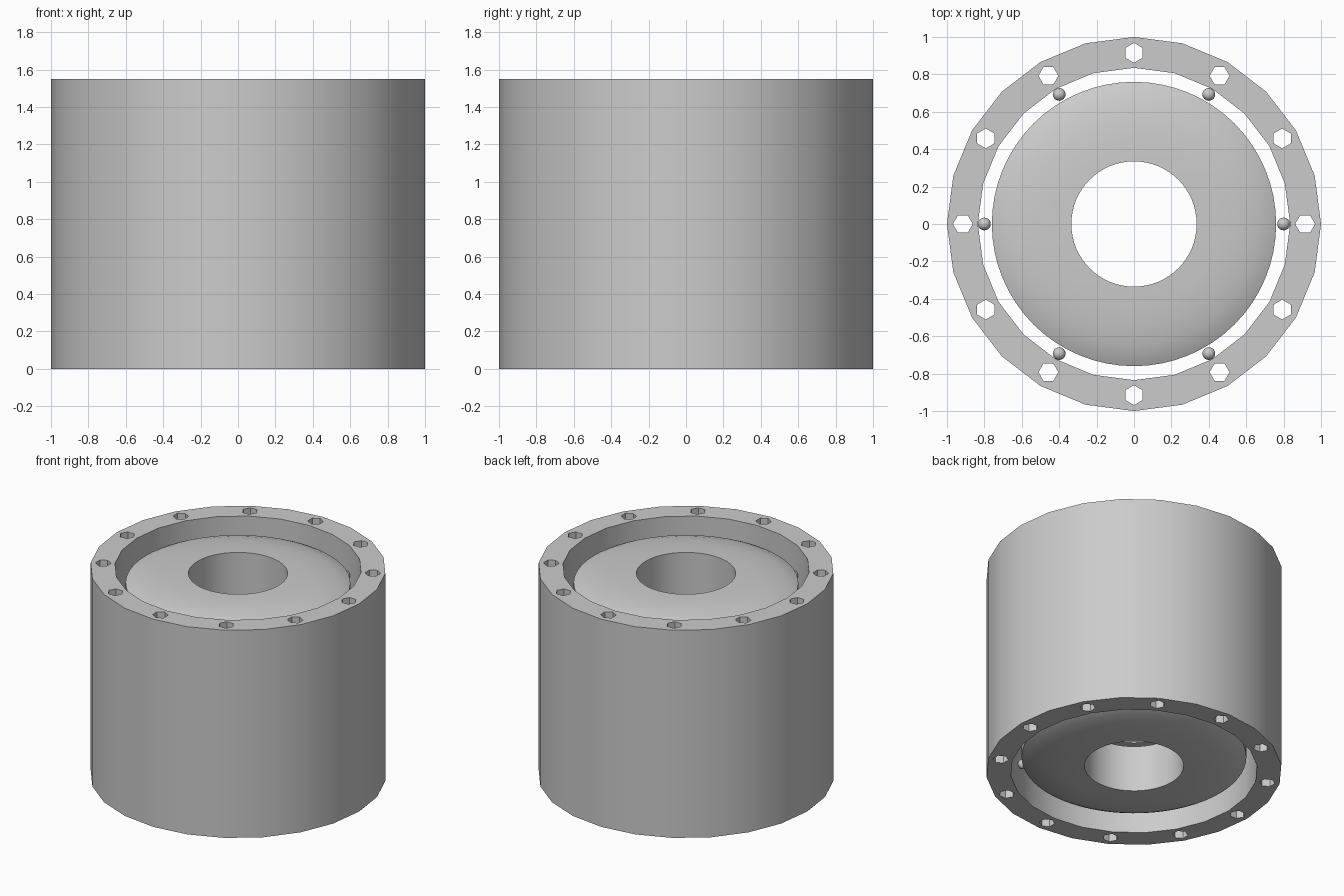
import bpy, math
from math import cos, sin, pi

cube = bpy.data.objects.get("Cube")
if cube:
    bpy.data.objects.remove(cube, do_unlink=True)

HEIGHT = 1.55
grey = bpy.data.materials.new("plain grey")
grey.use_nodes = True
colour = (0.6, 0.6, 0.6, 1)
grey.diffuse_color = colour
grey.node_tree.nodes["Principled BSDF"].inputs["Base Color"].default_value = colour


def lathe(name, profile, sides):
    """Sweep a closed (radius, height) profile around the z axis."""
    n = len(profile)
    verts = [(r * cos(2 * pi * i / sides), r * sin(2 * pi * i / sides), z)
             for i in range(sides) for r, z in profile]
    faces = [(i * n + j, (i + 1) % sides * n + j,
              (i + 1) % sides * n + (j + 1) % n, i * n + (j + 1) % n)
             for i in range(sides) for j in range(n)]
    mesh = bpy.data.meshes.new(name)
    mesh.from_pydata(verts, [], faces)
    mesh.materials.append(grey)
    obj = bpy.data.objects.new(name, mesh)
    bpy.context.collection.objects.link(obj)
    return obj


def smooth(obj):
    bpy.ops.object.select_all(action='DESELECT')
    obj.select_set(True)
    bpy.context.view_layer.objects.active = obj
    bpy.ops.object.shade_smooth_by_angle(angle=math.radians(30))


# Outer ring
ring = lathe("outer_ring", [(0.835, 0), (1, 0), (1, HEIGHT), (0.835, HEIGHT)], 24)

# Twelve hexagonal holes bored through the ring
verts, faces = [], []
for k in range(12):
    a, b = k * pi / 6, len(verts)
    for z in (-0.1, HEIGHT + 0.1):
        for s in range(6):
            t = a + s * pi / 3
            verts.append((0.915 * cos(a) + 0.053 * cos(t),
                          0.915 * sin(a) + 0.053 * sin(t), z))
    faces.append([b + s for s in reversed(range(6))])
    faces.append([b + 6 + s for s in range(6)])
    for s in range(6):
        n = (s + 1) % 6
        faces.append([b + s, b + n, b + 6 + n, b + 6 + s])
mesh = bpy.data.meshes.new("hole_cutter")
mesh.from_pydata(verts, [], faces)
mesh.materials.append(grey)
cutter = bpy.data.objects.new("hole_cutter", mesh)
bpy.context.collection.objects.link(cutter)
cutter.hide_render = True
cut = ring.modifiers.new("holes", 'BOOLEAN')
cut.operation, cut.solver, cut.object = 'DIFFERENCE', 'EXACT', cutter
smooth(ring)
bpy.ops.object.modifier_apply(modifier=cut.name)
bpy.data.objects.remove(cutter, do_unlink=True)
smooth(ring)

# Four stacked lens-shaped discs, each held by six balls
half = 0.173
dome = [(0.76, 0.103), (0.72, 0.123), (0.65, 0.145), (0.55, 0.161),
        (0.45, 0.17), (0.335, half)]
for level in range(4):
    mid = HEIGHT / 2 + (level - 1.5) * 0.375
    profile = ([(r, mid - h) for r, h in reversed(dome)]
               + [(r, mid + h) for r, h in dome])
    smooth(lathe(f"inner_disc_{level + 1}", profile, 64))
    for k in range(6):
        a = k * pi / 3
        bpy.ops.mesh.primitive_uv_sphere_add(
            segments=24, ring_count=12, radius=0.034,
            location=(0.8 * cos(a), 0.8 * sin(a), mid))
        ball = bpy.context.object
        ball.name = f"ball_{level + 1}_{k + 1}"
        ball.data.materials.append(grey)
        smooth(ball)
